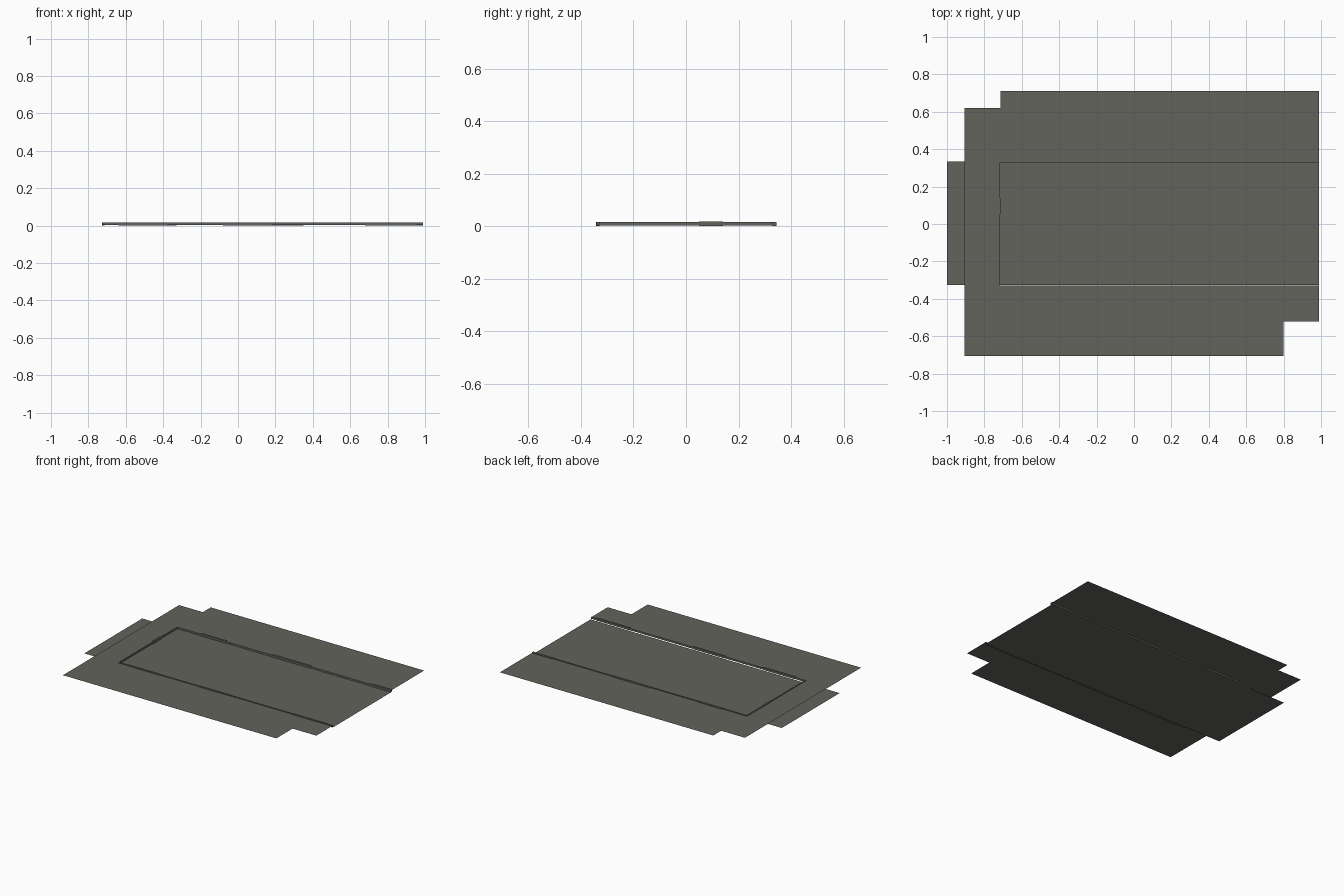
import bpy, bmesh

if "Cube" in bpy.data.objects:
    bpy.data.objects.remove(bpy.data.objects["Cube"])

grey = bpy.data.materials.new("warm_grey")
grey.diffuse_color = (0.125, 0.125, 0.109, 1)
grey.use_nodes = True
grey.node_tree.nodes["Principled BSDF"].inputs["Base Color"].default_value = grey.diffuse_color


def finish(bm, name):
    me = bpy.data.meshes.new(name)
    bm.to_mesh(me)
    bm.free()
    me.materials.append(grey)
    ob = bpy.data.objects.new(name, me)
    bpy.context.collection.objects.link(ob)
    return ob


def sheet(name, outline, z):
    """Flat zero-thickness plate facing up."""
    bm = bmesh.new()
    f = bm.faces.new([bm.verts.new((x, y, z)) for x, y in outline])
    f.normal_update()
    if f.normal.z < 0:
        f.normal_flip()
    bmesh.ops.triangulate(bm, faces=bm.faces[:])
    return finish(bm, name)


def block(name, x0, x1, y0, y1, z0, z1):
    bm = bmesh.new()
    bmesh.ops.create_cube(bm, size=1)
    for v in bm.verts:
        v.co = (x0 if v.co.x < 0 else x1,
                y0 if v.co.y < 0 else y1,
                z0 if v.co.z < 0 else z1)
    return finish(bm, name)


PAVE = 0.013   # pavement level
Y = 0.33       # half width of the road

# sunken road, running on under the pavement at the left end
sheet("road", [(-1, -0.325), (0.99, -0.325), (0.99, 0.335), (-1, 0.335)], 0.0)

# U-shaped pavement around the road, with stepped corners
sheet("pavement", [(0.99, Y), (0.99, 0.71), (-0.715, 0.71), (-0.715, 0.62),
                   (-0.905, 0.62), (-0.905, -0.705), (0.80, -0.705),
                   (0.80, -0.52), (0.99, -0.52), (0.99, -Y),
                   (-0.717, -Y), (-0.717, Y)], PAVE)

# kerbs along the three sides
block("kerb_back", -0.725, 0.99, Y, Y + 0.010, 0.003, 0.016)
block("kerb_front", -0.725, 0.99, -Y - 0.010, -Y, 0.003, 0.016)
block("kerb_end", -0.726, -0.716, -Y, Y, 0.003, 0.016)

# slightly proud kerb stones
for a, b in ((-0.53, -0.33), (0.04, 0.35), (0.83, 0.99)):
    block("kerb_stone_back", a, b, Y - 0.001, Y + 0.015, 0.002, 0.0175)
for a, b in ((-0.64, -0.38), (-0.08, 0.18), (0.68, 0.95)):
    block("kerb_stone_front", a, b, -Y - 0.013, -Y + 0.001, 0.002, 0.0175)
block("kerb_stone_end", -0.727, -0.714, 0.05, 0.14, 0.001, 0.018)
